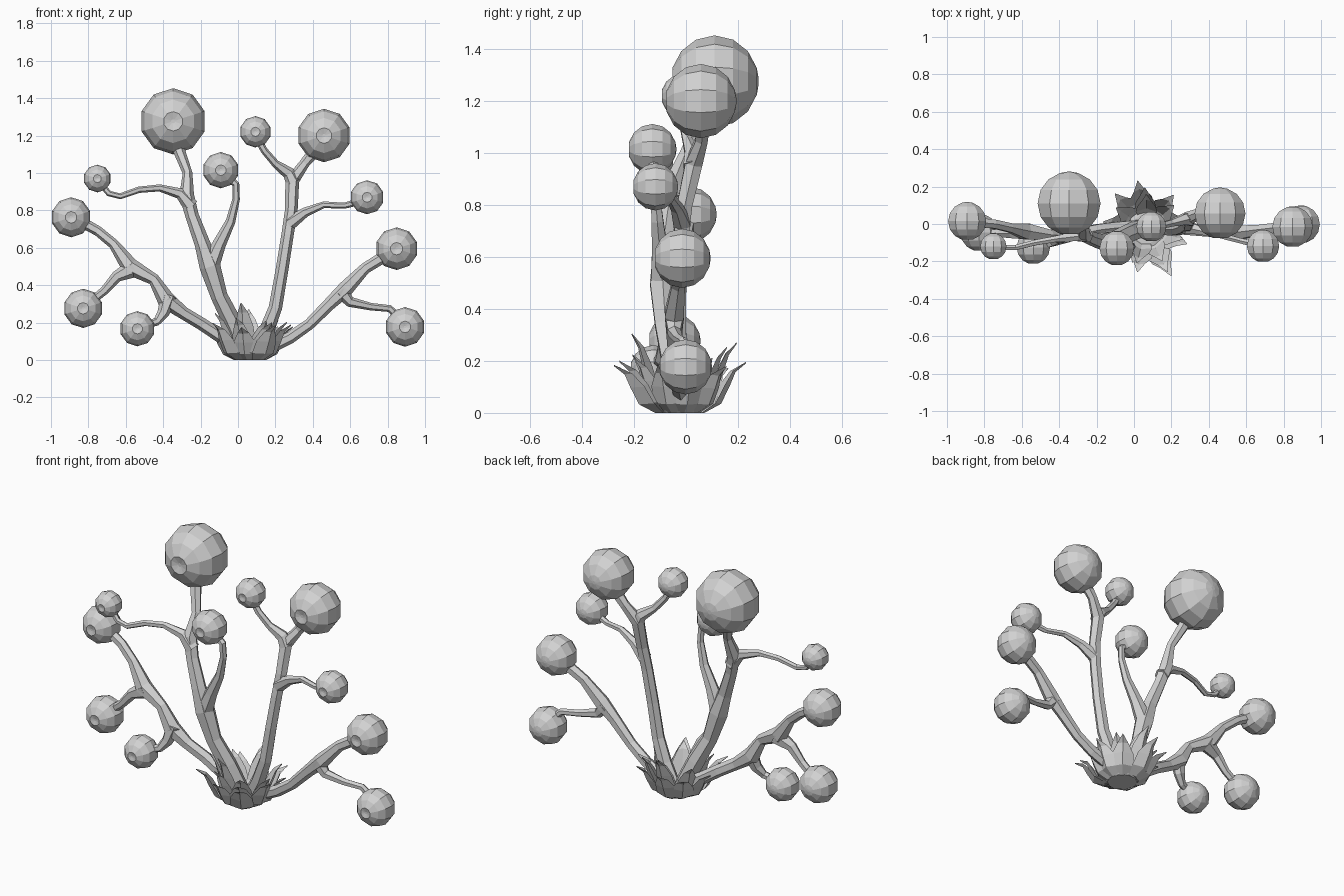
import bpy, bmesh, math, random
from mathutils import Vector, Matrix

cube = bpy.data.objects.get("Cube")
if cube:
    bpy.data.objects.remove(cube)
random.seed(4)

grey = bpy.data.materials.new("plain grey")
grey.use_nodes = True
grey.diffuse_color = (0.64, 0.64, 0.64, 1)
grey.node_tree.nodes["Principled BSDF"].inputs["Base Color"].default_value = (0.64, 0.64, 0.64, 1)


def loft(bm, rings):
    """Skin a list of closed rings of points and cap both ends."""
    loops = [[bm.verts.new(p) for p in ring] for ring in rings]
    for a, b in zip(loops, loops[1:]):
        for i in range(len(a)):
            j = (i + 1) % len(a)
            bm.faces.new((a[i], a[j], b[j], b[i]))
    bm.faces.new(loops[0][::-1])
    bm.faces.new(loops[-1])


def finish(bm, name):
    bmesh.ops.recalc_face_normals(bm, faces=bm.faces)
    mesh = bpy.data.meshes.new(name)
    bm.to_mesh(mesh)
    bm.free()
    mesh.materials.append(grey)
    obj = bpy.data.objects.new(name, mesh)
    bpy.context.collection.objects.link(obj)
    return obj


def eyeball(name, x, y, z, r):
    """Faceted ball with its pole facing front and a dimple for the pupil."""
    bm = bmesh.new()
    profile = [(0.06, -0.86)]
    for deg in (17, 41, 65, 90, 115, 139, 163, 176):
        a = math.radians(deg)
        profile.append((math.sin(a), -.96 * math.cos(a)))
    rings = []
    for rad, depth in profile:
        rings.append([(x + r * rad * math.sin(i * math.tau / 10), y + r * depth,
                       z + r * rad * math.cos(i * math.tau / 10)) for i in range(10)])
    loft(bm, rings)
    return finish(bm, name)


def stem(name, points, sides=6):
    """Faceted tube through (x, y, z, radius) points."""
    bm = bmesh.new()
    pts = [Vector(p[:3]) for p in points]
    rings = []
    for i, p in enumerate(pts):
        tangent = (pts[min(i + 1, len(pts) - 1)] - pts[max(i - 1, 0)]).normalized()
        u = Vector((0, 1, 0)).cross(tangent).normalized()
        v = tangent.cross(u)
        rings.append([p + points[i][3] * (u * math.cos(k * math.tau / sides) + v * math.sin(k * math.tau / sides))
                      for k in range(sides)])
    loft(bm, rings)
    return finish(bm, name)


def leaf(name, rows, angle, spread, height):
    """Keeled, closed leaf; rows are (outward, up, half width)."""
    bm = bmesh.new()
    rings = []
    for out, up, w in rows:
        o, h = out * spread, up * height
        rings.append([(o - .2 * w, w, h), (o + .3 * w, 0, h - .004 * (up > 0)),
                      (o - .2 * w, -w, h), (o + .15 * w, 0, h + .002)])
    loft(bm, rings)
    bm.transform(Matrix.Translation((.065, -.025, 0)) @ Matrix.Rotation(math.radians(angle), 4, 'Z'))
    return finish(bm, name)


# Eyeballs
balls = {
    "top_right": (-.347, .11, 1.276, .177), "top_left": (.46, .057, 1.2, .143),
    "small_top": (.093, -.015, 1.22, .084), "middle": (-.092, -.13, 1.015, .097),
    "small_right": (-.752, -.12, .97, .074), "outer_right": (-.892, .015, .763, .107),
    "low_right": (-.828, -.045, .276, .105), "lowest_right": (-.538, -.125, .167, .094),
    "upper_left": (.69, -.118, .87, .091), "outer_left": (.848, -.015, .595, .114),
    "lowest_left": (.893, -.002, .177, .106),
}
for key, ball in balls.items():
    eyeball(key + "_eyeball", *ball)

# Main stems and their side branches
stem("top_right_stem", [(.04, -.02, .04, .05), (-.03, -.05, .2, .05), (-.1, -.08, .34, .045), (-.15, -.09, .5, .056),
     (-.19, -.09, .62, .042), (-.245, -.07, .77, .036), (-.275, -.05, .88, .04), (-.27, 0, 1, .026), (-.315, .06, 1.12, .032)])
stem("middle_branch", [(-.155, -.09, .49, .052), (-.1, -.1, .62, .036), (-.04, -.11, .74, .026),
     (-.01, -.12, .86, .02), (-.012, -.125, .94, .02), (-.06, -.125, .98, .02)])
stem("small_right_branch", [(-.25, -.06, .82, .042), (-.31, -.065, .89, .03), (-.42, -.08, .92, .019), (-.53, -.1, .91, .017),
     (-.63, -.125, .875, .016), (-.69, -.125, .89, .016), (-.74, -.12, .95, .016)])
stem("outer_right_stem", [(.02, -.01, .06, .035), (-.1, -.02, .13, .035), (-.19, -.03, .19, .034), (-.29, -.05, .25, .034),
     (-.385, -.06, .32, .048), (-.45, -.06, .43, .032), (-.58, -.04, .5, .048), (-.665, -.02, .62, .028),
     (-.75, 0, .69, .027), (-.86, .01, .75, .03)])
stem("low_right_branch", [(-.56, -.04, .49, .05), (-.65, -.05, .445, .03), (-.715, -.05, .37, .023), (-.79, -.045, .31, .022)])
stem("lowest_right_branch", [(-.37, -.06, .34, .045), (-.4, -.08, .25, .032), (-.435, -.1, .205, .022), (-.51, -.12, .18, .02)])
stem("top_left_stem", [(.09, -.01, .04, .042), (.15, -.02, .15, .04), (.2, -.03, .28, .036), (.235, -.03, .48, .034),
     (.265, -.02, .67, .033), (.285, -.005, .8, .034), (.29, .03, .96, .038), (.355, .06, 1.05, .027), (.42, .065, 1.13, .033)])
stem("small_top_branch", [(.295, .025, .95, .04), (.27, .025, 1.0, .034), (.2, .005, 1.05, .021), (.14, -.01, 1.12, .019),
     (.1, -.015, 1.19, .019)])
stem("upper_left_branch", [(.275, -.015, .73, .038), (.36, -.035, .79, .026), (.46, -.06, .83, .018),
     (.57, -.09, .825, .016), (.66, -.11, .85, .02)])
stem("outer_left_stem", [(.08, -.01, .05, .035), (.2, -.02, .08, .033), (.28, -.03, .12, .032), (.38, -.04, .19, .03),
     (.49, -.045, .3, .034), (.575, -.045, .38, .042), (.68, -.03, .49, .03), (.81, -.015, .57, .032)])
stem("lowest_left_branch", [(.55, -.045, .37, .042), (.6, -.045, .31, .028), (.71, -.03, .285, .02),
     (.81, -.01, .275, .019), (.87, 0, .22, .022)])

# Open whorls of broad pointed leaves
outer = [(.085, 0, .035), (.14, .04, .065), (.175, .11, .06), (.205, .165, .032), (.255, .2, .002)]
middle = [(.06, .01, .03), (.11, .07, .058), (.14, .15, .05), (.165, .21, .028), (.2, .25, .002)]
for label, rows, count, turn in (("outer", outer, 9, 15), ("middle", middle, 7, 38)):
    for n in range(count):
        leaf(f"{label}_leaf_{n + 1}", rows, turn + n * 360 / count + random.uniform(-6, 6),
             random.uniform(.9, 1.05), random.uniform(.8, 1.03))

# Taller leaves at the front and back, and one long low front leaf
leaf("tall_front_leaf", middle, 255, .95, 1.22)
leaf("tall_back_leaf", middle, 92, 1.1, 1.08)
leaf("long_front_leaf", outer, 298, 1.12, .92)

# Solid heart of the rosette
bm = bmesh.new()
loft(bm, [[(.065 + r * math.cos(i * math.tau / 10), -.025 + r * math.sin(i * math.tau / 10), z) for i in range(10)]
          for r, z in ((.085, 0), (.125, .04), (.08, .05))])
finish(bm, "rosette_core")
